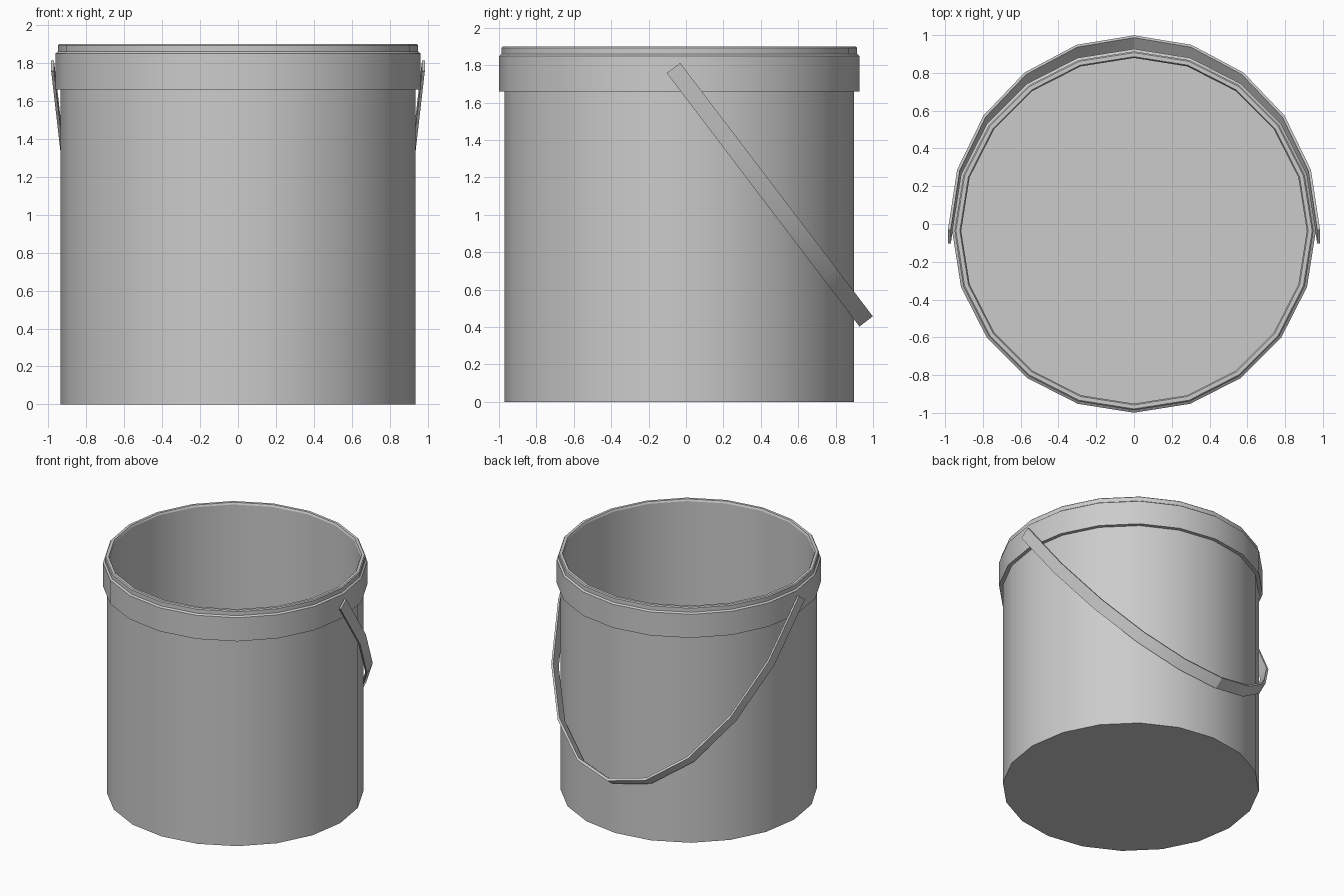
import bpy, bmesh, math
from mathutils import Vector

if "Cube" in bpy.data.objects:
    bpy.data.objects.remove(bpy.data.objects["Cube"])

SIDES = 20
CENTRE_Y = -0.036


def finish(bm, name, location=(0, 0, 0)):
    bmesh.ops.recalc_face_normals(bm, faces=bm.faces)
    mesh = bpy.data.meshes.new(name)
    bm.to_mesh(mesh)
    bm.free()
    obj = bpy.data.objects.new(name, mesh)
    obj.location = location
    bpy.context.collection.objects.link(obj)
    bpy.ops.object.select_all(action='DESELECT')
    obj.select_set(True)
    bpy.context.view_layer.objects.active = obj
    bpy.ops.object.shade_smooth_by_angle(angle=math.radians(30))
    return obj


def lathe(name, profile, cap_ends=False):
    """Turn (radius, z) points around the bucket axis."""
    bm = bmesh.new()
    rings = []
    for r, z in profile:
        angles = [math.tau * i / SIDES for i in range(SIDES)]
        rings.append([bm.verts.new((r * math.cos(a), r * math.sin(a), z)) for a in angles])
    for low, high in zip(rings, rings[1:]):
        for i in range(SIDES):
            j = (i + 1) % SIDES
            bm.faces.new((low[i], low[j], high[j], high[i]))
    if cap_ends:
        bm.faces.new(rings[0])
        bm.faces.new(rings[-1])
    return finish(bm, name, (0, CENTRE_Y, 0))


# Bucket wall: outside, top edge, inside and floor
lathe("bucket_body", [(0.935, 0), (0.935, 1.885), (0.915, 1.885), (0.915, 0.02)],
      cap_ends=True)

# Stepped collar around the mouth
lathe("rim_collar", [(0.935, 1.66), (0.963, 1.66), (0.963, 1.85), (0.95, 1.86),
                     (0.95, 1.893), (0.943, 1.9), (0.922, 1.9), (0.915, 1.885)])

# Hanging handle: flat strap following half an ellipse in a tilted plane
pivot = Vector((0, -0.067, 1.785))
hang = Vector((0, 1.03, -1.355))
across = Vector((0, 1.355, 1.03)).normalized() * 0.045
bm = bmesh.new()
sections = []
for i in range(11):
    a = math.pi * i / 10
    section = []
    for half_width, scale, side in ((0.985, 1.0, -1), (0.985, 1.0, 1),
                                    (0.97, 0.988, 1), (0.97, 0.988, -1)):
        p = pivot + hang * (scale * math.sin(a)) + across * side
        p.x = half_width * math.cos(a)
        section.append(bm.verts.new(p))
    sections.append(section)
for s, t in zip(sections, sections[1:]):
    for i in range(4):
        j = (i + 1) % 4
        bm.faces.new((s[i], s[j], t[j], t[i]))
bm.faces.new(sections[0])
bm.faces.new(sections[-1])
finish(bm, "handle")
